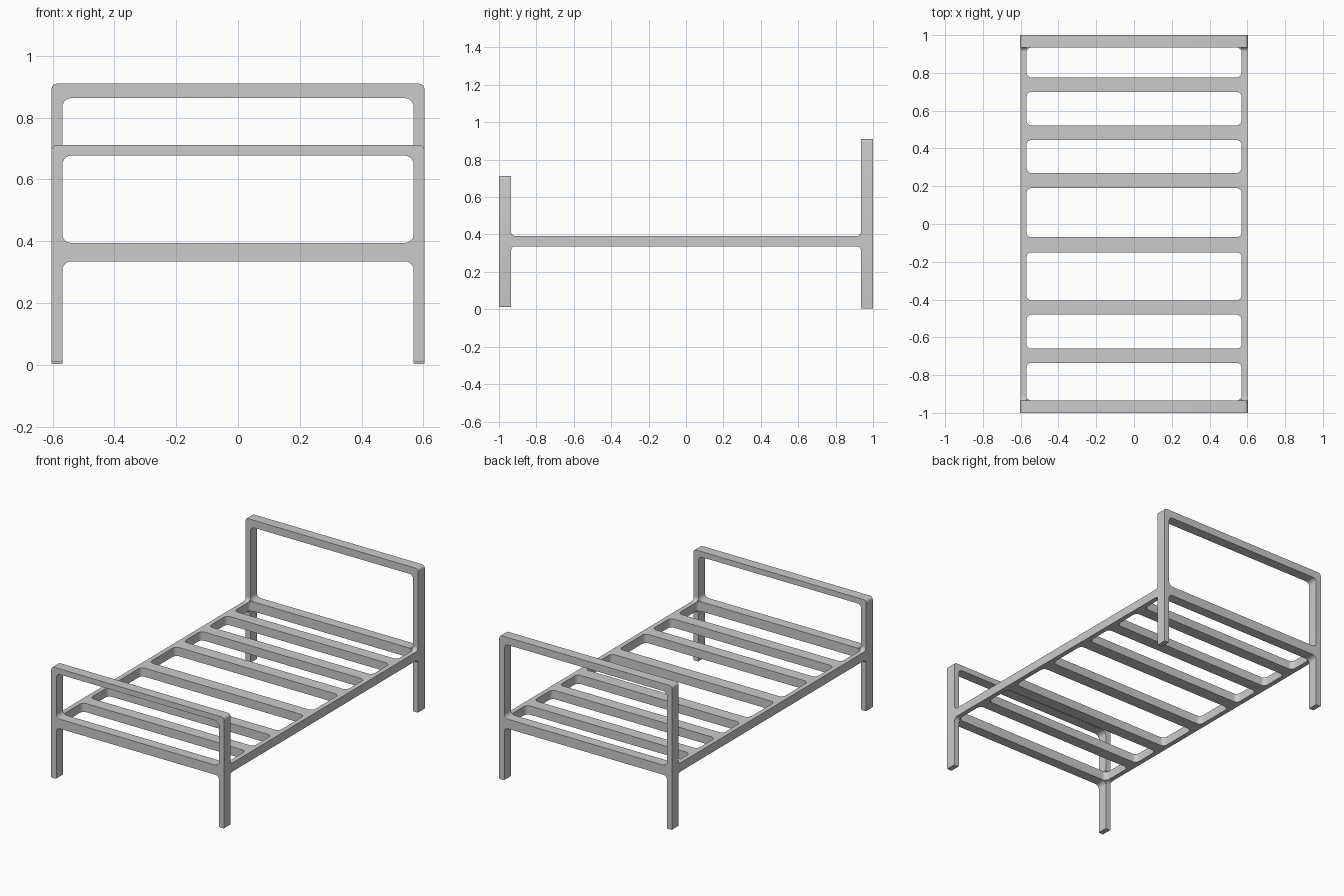
import bpy
from math import sin, cos, pi
from mathutils import Vector

if "Cube" in bpy.data.objects:
    bpy.data.objects.remove(bpy.data.objects["Cube"])

R = 0.028  # inner corner radius


def rounded(points):
    """Round right-angled corners; each point is (x, y, radius)."""
    out = []
    n = len(points)
    for i, (x, y, r) in enumerate(points):
        c = Vector((x, y))
        if r == 0:
            out.append(c)
            continue
        u = (Vector(points[i - 1][:2]) - c).normalized()
        v = (Vector(points[(i + 1) % n][:2]) - c).normalized()
        for k in range(7):
            t = k / 6 * pi / 2
            out.append(c + r * (u + v) - r * (v * cos(t) + u * sin(t)))
    return out


def rect(x0, x1, y0, y1, r):
    return rounded([(x0, y0, r), (x1, y0, r), (x1, y1, r), (x0, y1, r)])


def plate(name, loops, thickness, location, rotation=(0, 0, 0)):
    """Extrude filled outlines (with holes) into a solid mesh."""
    curve = bpy.data.curves.new(name, 'CURVE')
    curve.dimensions = '2D'
    curve.fill_mode = 'BOTH'
    curve.extrude = thickness / 2
    for loop in loops:
        spline = curve.splines.new('POLY')
        spline.points.add(len(loop) - 1)
        for p, co in zip(spline.points, loop):
            p.co = (co[0], co[1], 0, 1)
        spline.use_cyclic_u = True
    obj = bpy.data.objects.new(name, curve)
    bpy.context.collection.objects.link(obj)
    obj.location, obj.rotation_euler = location, rotation
    bpy.ops.object.select_all(action='DESELECT')
    obj.select_set(True)
    bpy.context.view_layer.objects.active = obj
    bpy.ops.object.convert(target='MESH')
    bpy.ops.object.shade_smooth_by_angle()
    return obj


RAIL_LOW, RAIL_HIGH = 0.335, 0.395
POST_OUT, POST_IN = 0.603, 0.568


def end_frame(name, y, bottom, top, bar):
    """Two legs, cross rail and top bar as one upright frame."""
    outline = rounded([
        (-POST_OUT, bottom, 0.004), (-POST_IN, bottom, 0.004),
        (-POST_IN, RAIL_LOW, R), (POST_IN, RAIL_LOW, R),
        (POST_IN, bottom, 0.004), (POST_OUT, bottom, 0.004),
        (POST_OUT, top, 0.018), (-POST_OUT, top, 0.018)])
    opening = rect(-POST_IN, POST_IN, RAIL_HIGH, top - bar, R)
    plate(name, [outline, opening], 0.065, (0, y, 0), (pi / 2, 0, 0))


# Headboard and footboard
end_frame("headboard", 0.9675, 0.003, 0.91, 0.047)
end_frame("footboard", -0.9675, 0.012, 0.712, 0.035)

# Slatted deck: side rails and six slats, cut out as one plate
slats = [(-0.735, -0.66), (-0.48, -0.405), (-0.15, -0.07),
         (0.19, 0.27), (0.445, 0.522), (0.70, 0.775)]
edges = [-0.935] + [y for s in slats for y in s] + [0.935]
holes = [rect(-0.57, 0.57, edges[i], edges[i + 1], R)
         for i in range(0, len(edges), 2)]
plate("slatted_deck", [rect(-0.60, 0.60, -0.97, 0.97, 0)] + holes,
      0.055, (0, 0, 0.3645))

# Small fillets where the side rails meet the posts
fillets = []
for sy in (-1, 1):
    for z, sz in ((0.337, -1), (0.392, 1)):
        y = 0.935
        fillets.append(rounded([
            (sy * (y + 0.01), z - sz * 0.01, 0),
            (sy * (y + 0.01), z + sz * 0.022, 0),
            (sy * y, z + sz * 0.022, 0)])
            + [Vector((sy * (y - 0.022 * (1 - cos(k / 6 * pi / 2))),
                       z + sz * 0.022 * (1 - sin(k / 6 * pi / 2))))
               for k in range(1, 7)]
            + [Vector((sy * (y - 0.022), z - sz * 0.01))])
for side, x in (("left", -0.585), ("right", 0.585)):
    plate(side + "_rail_fillets", fillets, 0.03, (x, 0, 0), (pi / 2, 0, pi / 2))
